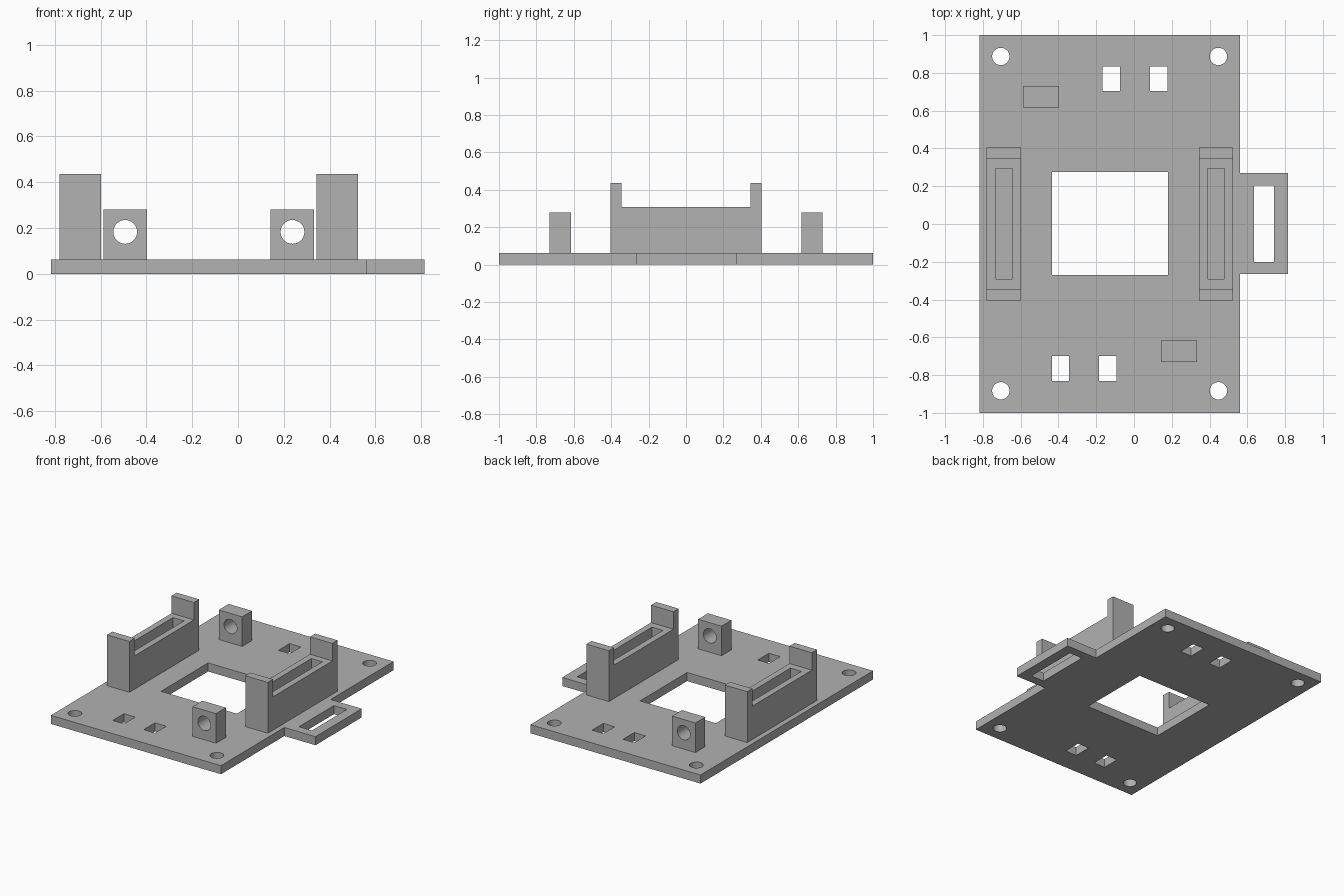
import bpy, bmesh
from mathutils import Vector, Matrix

if "Cube" in bpy.data.objects:
    bpy.data.objects.remove(bpy.data.objects["Cube"], do_unlink=True)

grey = bpy.data.materials.new("plain grey")
grey.use_nodes = True
grey.diffuse_color = (0.445, 0.445, 0.445, 1)
grey.node_tree.nodes["Principled BSDF"].inputs["Base Color"].default_value = grey.diffuse_color

PLATE = 0.063


def add_object(name, bm):
    bmesh.ops.recalc_face_normals(bm, faces=bm.faces)
    mesh = bpy.data.meshes.new(name)
    bm.to_mesh(mesh)
    bm.free()
    mesh.materials.append(grey)
    obj = bpy.data.objects.new(name, mesh)
    bpy.context.collection.objects.link(obj)
    return obj


def extrude(name, outline, direction):
    """Solid from a closed outline of 3D points."""
    bm = bmesh.new()
    face = bm.faces.new([bm.verts.new(p) for p in outline])
    top = bmesh.ops.extrude_face_region(bm, geom=[face])["geom"]
    verts = [v for v in top if isinstance(v, bmesh.types.BMVert)]
    bmesh.ops.translate(bm, verts=verts, vec=Vector(direction))
    return add_object(name, bm)


def box(name, x0, x1, y0, y1, z0, z1):
    outline = [(x0, y0, z0), (x1, y0, z0), (x1, y1, z0), (x0, y1, z0)]
    return extrude(name, outline, (0, 0, z1 - z0))


def cylinder(name, centre, radius, depth, along_y=False):
    bm = bmesh.new()
    turn = Matrix.Rotation(1.5707963, 4, "X") if along_y else Matrix()
    bmesh.ops.create_cone(bm, cap_ends=True, segments=48, radius1=radius, radius2=radius,
                          depth=depth, matrix=Matrix.Translation(centre) @ turn)
    return add_object(name, bm)


def cut(obj, cutters):
    bpy.context.view_layer.objects.active = obj
    for cutter in cutters:
        cutter.hide_render = True
        mod = obj.modifiers.new("cut", "BOOLEAN")
        mod.operation, mod.solver, mod.object = "DIFFERENCE", "EXACT", cutter
        bpy.ops.object.modifier_apply(modifier=mod.name)
        bpy.data.objects.remove(cutter, do_unlink=True)
    # Smooth hole walls, sharp edges everywhere else
    bpy.ops.object.select_all(action="DESELECT")
    obj.select_set(True)
    bpy.ops.object.shade_smooth_by_angle(angle=0.5)


# Base plate with side tab
x0, x1, x2, t0, t1 = -0.818, 0.562, 0.815, -0.266, 0.27
outline = [(x0, -1), (x1, -1), (x1, t0), (x2, t0), (x2, t1), (x1, t1), (x1, 1), (x0, 1)]
plate = extrude("base_plate", [(x, y, 0) for x, y in outline], (0, 0, PLATE))

# Openings: centre window, tab slot, four small slots, corner screw holes
openings = [(-0.435, 0.18, -0.27, 0.275), (0.635, 0.74, -0.20, 0.205)]
openings += [(x, x + 0.092, 0.705, 0.835) for x in (-0.166, 0.085)]
openings += [(x, x + 0.092, -0.83, -0.70) for x in (-0.435, -0.184)]
cutters = [box("opening_cutter", *o, -0.1, 0.2) for o in openings]
cutters += [cylinder("screw_cutter", (x, y, 0), 0.046, 0.4)
            for x in (-0.705, 0.447) for y in (-0.883, 0.887)]
cut(plate, cutters)

# Raised rails with end stops and a deep pocket
for name, x in (("right_rail", -0.78), ("left_rail", 0.343)):
    y0, y1, low, high, stop = -0.404, 0.404, 0.308, 0.436, 0.06
    profile = [(y0, PLATE), (y1, PLATE), (y1, high), (y1 - stop, high), (y1 - stop, low),
               (y0 + stop, low), (y0 + stop, high), (y0, high)]
    rail = extrude(name, [(x, y, z) for y, z in profile], (0.182, 0, 0))
    cut(rail, [box("pocket_cutter", x + 0.046, x + 0.136, -0.29, 0.295, PLATE + 0.002, 0.6)])

# Upright lugs with a round hole through each
for name, x, y in (("back_lug", -0.588, 0.617), ("front_lug", 0.143, -0.73)):
    lug = box(name, x, x + 0.19, y, y + 0.114, PLATE, 0.28)
    cut(lug, [cylinder("lug_cutter", (x + 0.095, y + 0.057, 0.183), 0.052, 0.4, True)])
